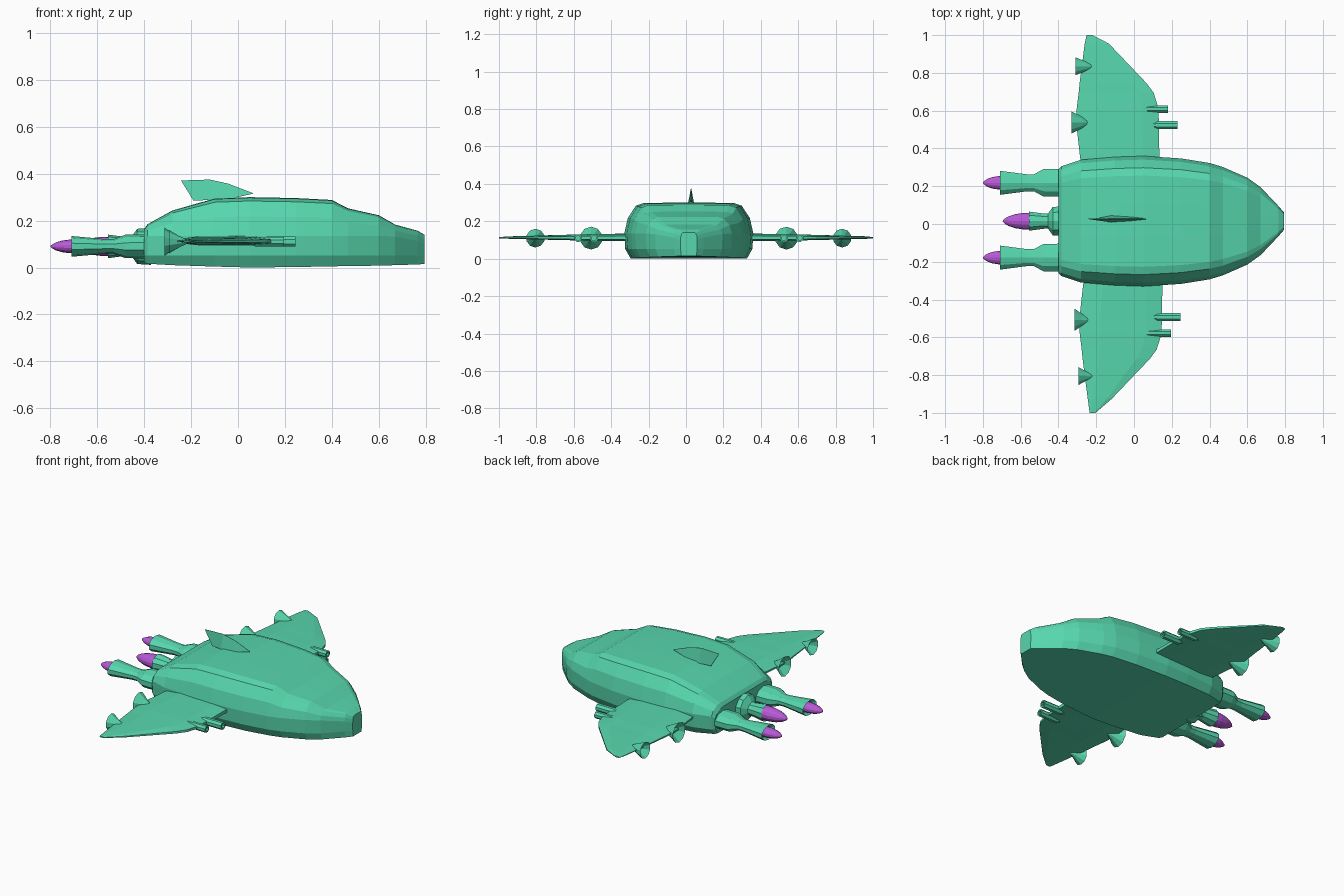
import bpy, bmesh, math

CY = 0.015   # centre line of the ship
WZ = 0.11    # wing height


def material(name, col):
    m = bpy.data.materials.new(name)
    m.diffuse_color = (*col, 1)
    return m


GREEN = material("sea_green", (0.095, 0.68, 0.42))
PURPLE = material("flame_purple", (0.48, 0.10, 0.68))


def loft(name, rings, mat):
    """Skin a list of equal-length point rings and cap both ends."""
    bm = bmesh.new()
    rows = [[bm.verts.new(p) for p in r] for r in rings]
    n = len(rows[0])
    for a, b in zip(rows, rows[1:]):
        for i in range(n):
            j = (i + 1) % n
            bm.faces.new((a[i], a[j], b[j], b[i]))
    bm.faces.new(rows[0])
    bm.faces.new(rows[-1])
    bmesh.ops.recalc_face_normals(bm, faces=bm.faces)
    me = bpy.data.meshes.new(name)
    bm.to_mesh(me)
    bm.free()
    me.materials.append(mat)
    ob = bpy.data.objects.new(name, me)
    bpy.context.collection.objects.link(ob)
    return ob


def lathe(name, y, z, profile, mat=GREEN, sides=10, flat=1.0):
    """Round part along x; profile is (x, radius), flat squashes it in z."""
    rings = []
    for x, r in profile:
        rings.append([(x, y + r * math.cos(a), z + flat * r * math.sin(a))
                      for a in (2 * math.pi * (i + 0.5) / sides for i in range(sides))])
    return loft(name, rings, mat)


# Hull: stations of x, half width, top height, bottom height
stations = [(-0.40, 0.275, 0.165, 0.02), (-0.385, 0.29, 0.185, 0.016), (-0.28, 0.325, 0.243, 0.01),
            (-0.10, 0.34, 0.294, 0.004), (0.05, 0.345, 0.30, 0.0), (0.25, 0.332, 0.296, 0.002),
            (0.40, 0.308, 0.288, 0.005), (0.47, 0.287, 0.252, 0.006), (0.60, 0.23, 0.223, 0.008),
            (0.67, 0.18, 0.183, 0.01), (0.765, 0.08, 0.157, 0.013), (0.795, 0.045, 0.14, 0.015)]
rings = []
for x, w, h, zb in stations:
    zs = min(0.135, h * 0.72)
    up = h - zs
    half = [(0.90, zb), (0.985, 0.052), (1.0, zs), (0.945, zs + 0.5 * up),
            (0.82, zs + 0.9 * up), (0.70, zs + 0.985 * up), (0.25, h)]
    rings.append([(x, CY + w * f, z) for f, z in half] +
                 [(x, CY - w * f, z) for f, z in reversed(half)])
loft("hull", rings, GREEN)

# Dorsal fin: x, z, half thickness around a swept outline
low = [(-0.19, 0.285), (-0.12, 0.288), (-0.04, 0.292), (0.062, 0.314)]
top = [(-0.243, 0.371), (-0.12, 0.375), (-0.04, 0.357), (0.064, 0.317)]
thick = [0.004, 0.018, 0.013, 0.002]
loft("dorsal_fin", [[(a[0], 0.027 - t, a[1]), (a[0], 0.027 + t, a[1]),
                     (b[0], 0.028, b[1]), (b[0], 0.026, b[1])]
                    for a, b, t in zip(low, top, thick)], GREEN)

# Wing sections: distance out, trailing x, leading x, half thickness
wing = [(0.28, -0.27, 0.142, 0.023), (0.36, -0.28, 0.142, 0.022), (0.52, -0.298, 0.14, 0.019),
        (0.60, -0.295, 0.137, 0.018), (0.68, -0.285, 0.112, 0.015), (0.73, -0.28, 0.075, 0.014),
        (0.94, -0.253, -0.125, 0.008), (1.015, -0.243, -0.212, 0.004)]

for s, side in ((1, "left"), (-1, "right")):
    dx = -0.008 * s

    rings = []
    for d, xt, xl, t in wing:
        y = max(-1, min(1, CY + s * d))
        c = xl - xt
        pts = [(0, 0.25), (0.25, 1), (0.8, 0.95), (1, 0.45), (1, -0.45), (0.8, -0.8),
               (0.25, -0.8), (0, -0.25)]
        rings.append([(dx + xt + f * c, y, WZ + 0.002 + k * t) for f, k in pts])
    loft(side + "_wing", rings, GREEN)

    # Paired wing guns
    for name, d, r, end in (("inner", 0.508, 0.023, 0.237), ("outer", 0.593, 0.021, 0.188)):
        lathe(f"{side}_{name}_gun", CY + s * d, WZ,
              [(end - 0.17, 0.003), (end - 0.115, r), (end + dx, r),
               (end + dx, r * 0.6), (end + dx - 0.03, r * 0.6)], sides=8)

    # Hollow cone thrusters on the trailing edge
    for name, d, r, x in (("inner", 0.522, 0.061, -0.322), ("outer", 0.82, 0.05, -0.302)):
        lathe(f"{side}_{name}_thruster", CY + s * d, WZ,
              [(x + 0.09, 0.006), (x + 0.05, r * 0.5), (x + dx, r), (x + dx + 0.04, r * 0.35)], sides=10)

    # Outer main engine: housing, waist and flared nozzle
    ey = CY + 0.005 + s * 0.198
    lathe(side + "_engine", ey, 0.09,
          [(-0.36, 0.078), (-0.48, 0.076), (-0.53, 0.047), (-0.565, 0.047),
           (-0.71, 0.067), (-0.69, 0.045)], sides=10, flat=0.66)
    lathe(side + "_flame", ey, 0.09,
          [(-0.685, 0.036), (-0.72, 0.036), (-0.75, 0.031), (-0.775, 0.022), (-0.792, 0.011),
           (-0.80, 0.002)], PURPLE, 14, 0.8)

# Short middle engine and flame
lathe("middle_engine", CY, 0.09,
      [(-0.37, 0.083), (-0.43, 0.079), (-0.455, 0.042), (-0.475, 0.042),
       (-0.555, 0.053), (-0.54, 0.04)], sides=10, flat=0.95)
lathe("middle_flame", CY, 0.09,
      [(-0.54, 0.046), (-0.585, 0.045), (-0.63, 0.038), (-0.665, 0.026), (-0.685, 0.013),
       (-0.695, 0.002)], PURPLE, 14, 0.9)
